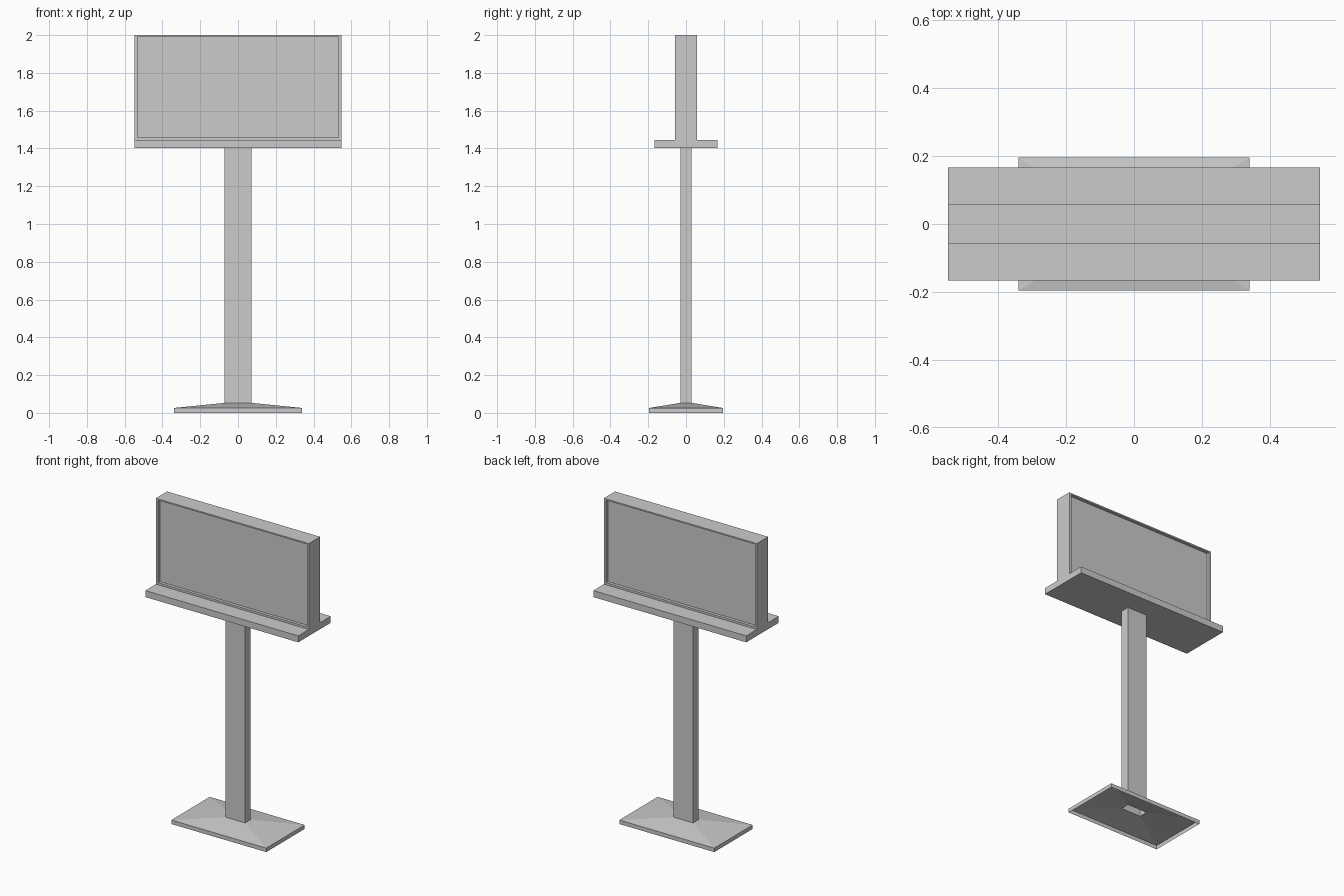
import bpy, bmesh

if "Cube" in bpy.data.objects:
    bpy.data.objects.remove(bpy.data.objects["Cube"])


def finish(bm, name):
    bmesh.ops.recalc_face_normals(bm, faces=bm.faces)
    mesh = bpy.data.meshes.new(name)
    bm.to_mesh(mesh)
    bm.free()
    obj = bpy.data.objects.new(name, mesh)
    bpy.context.collection.objects.link(obj)
    return obj


def lofted_rects(name, rings):
    """Open shell through rectangles given as (half x, half y, z)."""
    bm = bmesh.new()
    loops = [[bm.verts.new((sx * x, sy * y, z))
              for sx, sy in ((-1, -1), (1, -1), (1, 1), (-1, 1))]
             for x, y, z in rings]
    for a, b in zip(loops, loops[1:]):
        for i in range(4):
            j = (i + 1) % 4
            bm.faces.new((a[i], a[j], b[j], b[i]))
    return finish(bm, name)


def box_mesh(hx, hy, z0, z1):
    bm = bmesh.new()
    bmesh.ops.create_cube(bm, size=1)
    for v in bm.verts:
        v.co.x *= 2 * hx
        v.co.y *= 2 * hy
        v.co.z = z0 if v.co.z < 0 else z1
    return bm


# Hollow base plate with sloped top, and hollow pole
lofted_rects("base", [(0.34, 0.196, 0), (0.34, 0.196, 0.026), (0.071, 0.029, 0.053)])
lofted_rects("pole", [(0.071, 0.029, 0.053), (0.071, 0.029, 1.402)])

# Ledge under the sign
finish(box_mesh(0.548, 0.166, 1.402, 1.444), "ledge")

# Sign box with a recessed panel on front and back
HX, HY, Z0, Z1, DEPTH = 0.548, 0.0575, 1.444, 2.0, 0.02
bm = box_mesh(HX, HY, Z0, Z1)
bm.normal_update()
sides = [f for f in bm.faces if abs(f.normal.y) > 0.9]
for step in range(2):
    # first pass makes the rim, second pass makes the recess walls
    bmesh.ops.inset_individual(bm, faces=sides, thickness=0.005)
    for f in sides:
        s = 1 if f.calc_center_median().y > 0 else -1
        for v in f.verts:
            v.co.x = 0.533 if v.co.x > 0 else -0.533
            v.co.z = 1.457 if v.co.z < 1.7 else 1.991
            v.co.y = s * (HY - DEPTH * step)
finish(bm, "sign_box")
